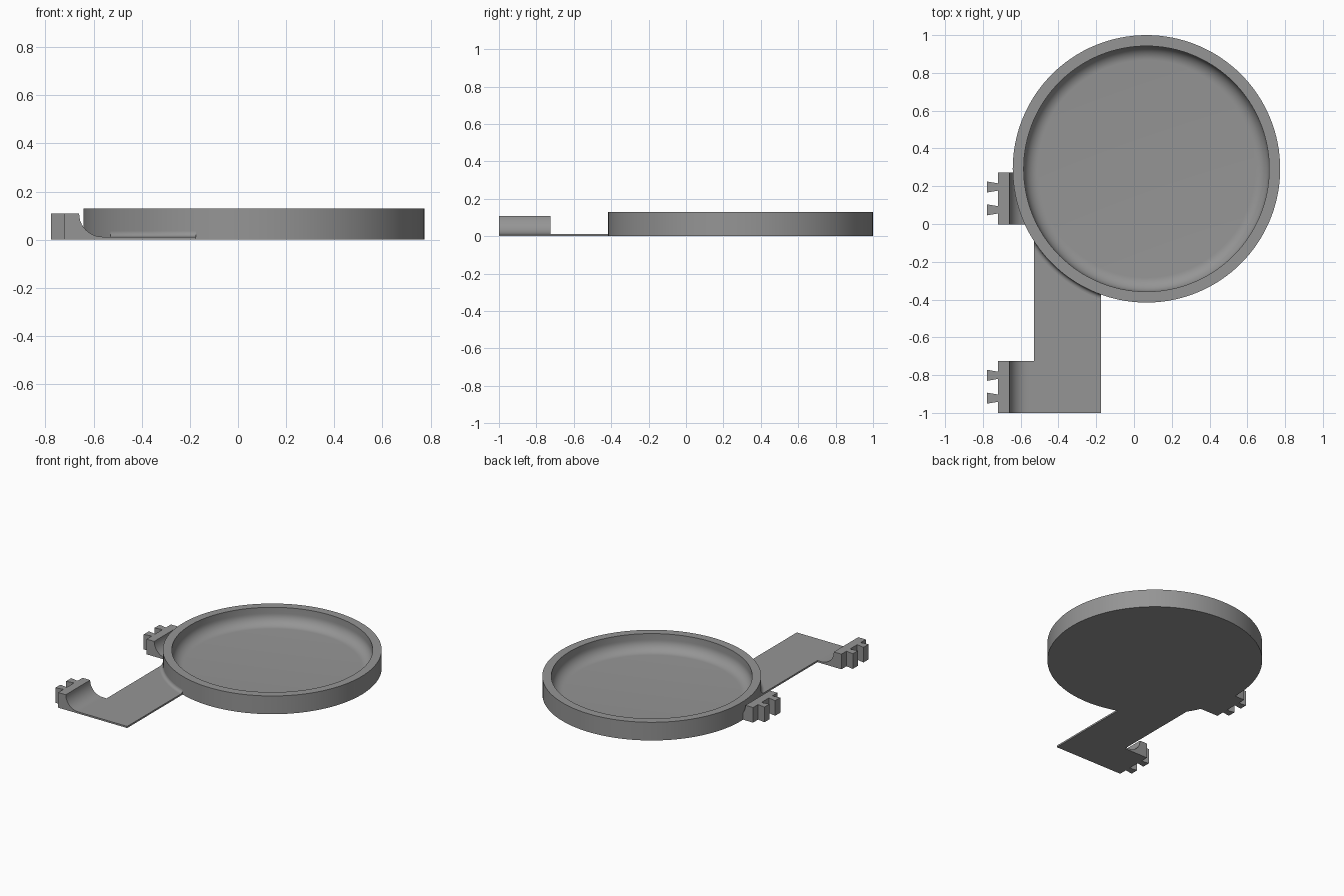
import bpy, bmesh, math

if "Cube" in bpy.data.objects:
    bpy.data.objects.remove(bpy.data.objects["Cube"])

CX, CY, R, R_IN = 0.066, 0.292, 0.708, 0.65   # dish centre and radii
H, T = 0.13, 0.012                            # rim height, plate thickness

grey = bpy.data.materials.new("grey plastic")
grey.diffuse_color = (0.3, 0.3, 0.3, 1)
grey.use_nodes = True
grey.node_tree.nodes["Principled BSDF"].inputs["Base Color"].default_value = grey.diffuse_color


def finish(name, bm):
    bmesh.ops.remove_doubles(bm, verts=bm.verts, dist=1e-6)
    bmesh.ops.recalc_face_normals(bm, faces=bm.faces)
    me = bpy.data.meshes.new(name)
    bm.to_mesh(me)
    bm.free()
    ob = bpy.data.objects.new(name, me)
    bpy.context.collection.objects.link(ob)
    me.materials.append(grey)
    bpy.ops.object.select_all(action='DESELECT')
    bpy.context.view_layer.objects.active = ob
    ob.select_set(True)
    bpy.ops.object.shade_smooth_by_angle(angle=math.radians(30))
    return ob


def prism(name, points, offset):
    """Extrude a closed 3D outline along an offset."""
    bm = bmesh.new()
    face = bm.faces.new([bm.verts.new(p) for p in points])
    ext = bmesh.ops.extrude_face_region(bm, geom=[face], use_keep_orig=True)
    moved = [v for v in ext["geom"] if isinstance(v, bmesh.types.BMVert)]
    bmesh.ops.translate(bm, verts=moved, vec=offset)
    return finish(name, bm)


def cove(cx, cz, r, n=10):
    """Quarter arc from the wall (left) down to the floor (right)."""
    return [(cx - r * math.cos(a), cz - r * math.sin(a))
            for a in (i * math.pi / 2 / n for i in range(n + 1))]


# Round dish: lathed section with a coved inner corner
f = 0.075
section = [(0, 0), (R, 0), (R, H), (R_IN, H)]
section += [(R_IN - f + f * math.cos(a), T + f - f * math.sin(a))
            for a in (i * math.pi / 20 for i in range(11))]
section.append((0, T))
bm = bmesh.new()
verts = [bm.verts.new((CX + r, CY, z)) for r, z in section]
edges = [bm.edges.new(p) for p in zip(verts, verts[1:])]
bmesh.ops.spin(bm, geom=verts + edges, cent=(CX, CY, 0), axis=(0, 0, 1),
               angle=2 * math.pi, steps=128)
finish("dish", bm)

# Flat arm, running until it is hidden beneath the dish
X0, X1 = -0.53, -0.175


def dish_y(x, r):
    return CY - math.sqrt(r * r - (x - CX) ** 2)


xs = [X0 + (X1 - X0) * i / 24 for i in range(25)]
outline = [(X0, -1, 0), (X1, -1, 0)] + [(x, dish_y(x, R - 0.02), 0) for x in reversed(xs)]
prism("arm", outline, (0, 0, T))

# Small cove where the arm meets the dish wall
g = 0.022
arc = [(R - 0.005, T - 0.004), (R - 0.005, T + g)]
arc += [(R + g + px, pz) for px, pz in cove(0, T + g, g, 6)]
arc.append((R + g, T - 0.004))
bm = bmesh.new()
rows = [[bm.verts.new((x, dish_y(x, r), z)) for r, z in arc] for x in xs]
n = len(arc)
for a, b in zip(rows, rows[1:]):
    for i in range(n):
        j = (i + 1) % n
        bm.faces.new((a[i], a[j], b[j], b[i]))
bm.faces.new(rows[0])
bm.faces.new(rows[-1])
finish("arm_cove", bm)

# Two matching clips: coved block with a pair of dovetail teeth
CLIP_H = 0.108
for label, y0 in (("front", -1.0), ("rear", -0.003)):
    profile = [(-0.53, 0), (-0.72, 0), (-0.72, CLIP_H)]
    profile += cove(-0.66 + CLIP_H - T, CLIP_H, CLIP_H - T) + [(-0.53, T)]
    prism(label + "_clip", [(x, y0, z) for x, z in profile], (0, 0.275, 0))
    for k, yc in enumerate((0.078, 0.199)):
        y = y0 + yc
        tooth = [(-0.718, y - 0.019, 0), (-0.718, y + 0.019, 0),
                 (-0.777, y + 0.029, 0), (-0.777, y - 0.029, 0)]
        prism(f"{label}_dovetail_{k + 1}", tooth, (0, 0, CLIP_H))
